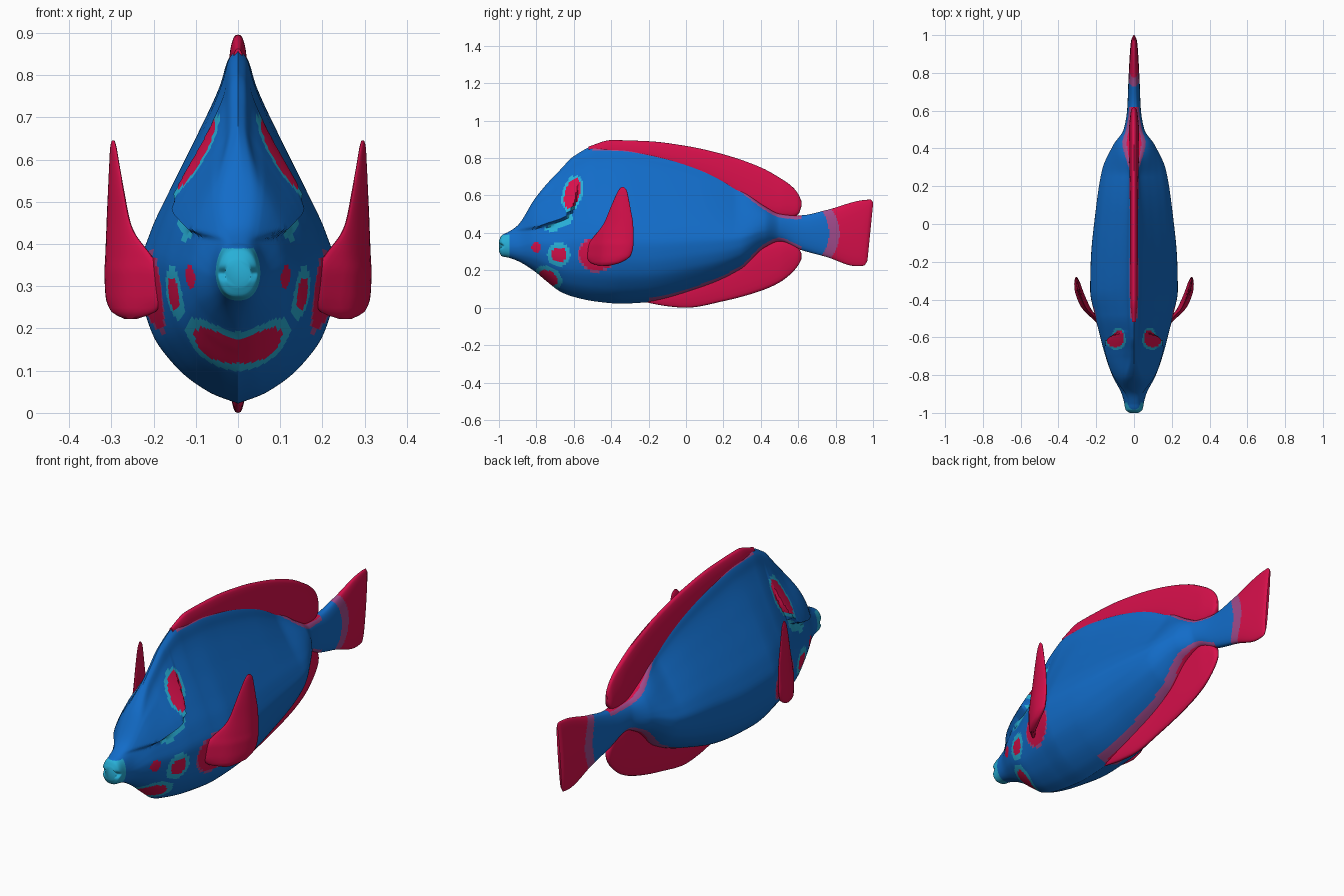
import bpy, bmesh, math
from mathutils import Vector

cube = bpy.data.objects.get("Cube")
if cube:
    bpy.data.objects.remove(cube, do_unlink=True)


def material(name, rgb):
    m = bpy.data.materials.new(name)
    m.use_nodes = True
    m.diffuse_color = (*rgb, 1)
    bsdf = m.node_tree.nodes["Principled BSDF"]
    bsdf.inputs["Base Color"].default_value = (*rgb, 1)
    bsdf.inputs["Roughness"].default_value = 0.6
    return m


PALETTE = [material("ocean blue", (0.006, 0.15, 0.58)),
           material("crimson", (0.68, 0.005, 0.07)),
           material("pale cyan", (0.021, 0.43, 0.68)),
           material("mauve", (0.35, 0.07, 0.26))]
BLUE, RED, CYAN, MAUVE = range(4)


def curve(rows, u, col=1):
    """Smooth interpolation of a column that never overshoots its points."""
    n = len(rows)
    u = min(max(u, rows[0][0]), rows[-1][0])
    i = 0
    while i < n - 2 and u > rows[i + 1][0]:
        i += 1

    def slope(k):
        return (rows[k + 1][col] - rows[k][col]) / (rows[k + 1][0] - rows[k][0])

    def tangent(k):
        if k == 0 or k == n - 1:
            return slope(min(k, n - 2))
        a, b = slope(k - 1), slope(k)
        return 2 * a * b / (a + b) if a * b > 0 else 0
    h = rows[i + 1][0] - rows[i][0]
    t = (u - rows[i][0]) / h
    s = t * t * (3 - 2 * t)
    return (rows[i][col] * (1 - s) + rows[i + 1][col] * s
            + h * t * (1 - t) * ((1 - t) * tangent(i) - t * tangent(i + 1)))


def ramp(u, lo, hi):
    t = min(max((u - lo) / (hi - lo), 0), 1)
    return t * t * (3 - 2 * t)


def spread(lo, hi, count):
    return [lo + (hi - lo) * i / count for i in range(count + 1)]


def loft(name, rings, rule):
    """Skin closed rings, cap the ends and colour each face by a rule."""
    bm = bmesh.new()
    loops = [[bm.verts.new(p) for p in ring] for ring in rings]
    n = len(loops[0])
    for a, b in zip(loops, loops[1:]):
        for i in range(n):
            j = (i + 1) % n
            bm.faces.new((a[i], a[j], b[j], b[i]))
    bm.faces.new(loops[0])
    bm.faces.new(loops[-1])
    bmesh.ops.recalc_face_normals(bm, faces=bm.faces[:])
    for f in bm.faces:
        f.material_index = rule(f.calc_center_median())
    me = bpy.data.meshes.new(name)
    bm.to_mesh(me)
    bm.free()
    ob = bpy.data.objects.new(name, me)
    bpy.context.collection.objects.link(ob)
    for m in PALETTE:
        me.materials.append(m)
    bpy.ops.object.select_all(action='DESELECT')
    ob.select_set(True)
    bpy.context.view_layer.objects.active = ob
    bpy.ops.object.shade_smooth_by_angle(angle=math.radians(50))
    return ob


# Body outline: y, underside, back, half width
BODY = [(-1, .3, .36, .03), (-.985, .275, .387, .046), (-.95, .268, .405, .052),
        (-.9, .25, .44, .066), (-.81, .195, .58, .112), (-.75, .145, .655, .135),
        (-.67, .085, .74, .16), (-.6, .058, .81, .178), (-.48, .033, .865, .208),
        (-.35, .022, .862, .232), (-.2, .03, .838, .229), (.07, .1, .76, .203),
        (.29, .2, .64, .168), (.42, .32, .545, .11), (.5, .352, .505, .055),
        (.61, .31, .494, .036), (.75, .272, .522, .03), (.93, .222, .575, .02),
        (.97, .225, .578, .015), (.985, .25, .56, .006)]
# Cross section of the trunk: height fraction, width fraction
TRUNK = [(0, 0), (.03, .28), (.1, .62), (.2, .88), (.3, .98), (.38, 1), (.48, .9),
         (.6, .7), (.75, .43), (.9, .18), (.97, .1), (1, 0)]
# Edge of the brow hood: y, z
BROW = [(-.95, .4), (-.8, .42), (-.68, .455), (-.62, .5), (-.59, .57), (-.57, .68)]


def above_brow(y, z):
    return z - curve(BROW, y) if y < -.57 else -1


def body_ring(y, half=64):
    lo, hi, w = (curve(BODY, y, c) for c in (1, 2, 3))
    trunk = ramp(y, -1, -.7) * (1 - ramp(y, .25, .5))
    side = []
    for k in range(half + 1):
        a = math.pi * k / half
        t = (1 - math.cos(a)) / 2
        z = lo + (hi - lo) * t
        round_x = abs(math.sin(a)) ** .75
        x = w * (round_x + (curve(TRUNK, t) - round_x) * trunk)
        # brow overhang, fading towards the forehead and the snout
        fade = math.exp(-((z - .47) / .15) ** 2) * ramp(y, -.97, -.68)
        x += .042 * fade * ramp(above_brow(y, z), 0, .015) * min(1, x / .04)
        # swept tail edge and the groove between the lips
        py = y + .1 * (z - .4) * ramp(y, .7, .98)
        py += .018 * math.exp(-((z - .33) / .012) ** 2) * (1 - ramp(y, -1, -.96))
        side.append((x, py, z))
    return [Vector(p) for p in side] + [Vector((-x, y, z)) for x, y, z in side[-2:0:-1]]


# Face spots: y, z, y radius, z radius, tilt, ring thickness
SPOTS = [(-.8, .322, .026, .027, 0, 0), (-.68, .283, .04, .042, 0, .022),
         (-.735, .16, .055, .034, -.6, .024), (-.608, .61, .04, .085, -.25, .014)]


def inside(p, y, z, ry, rz, tilt):
    dy, dz = p.y - y, p.z - z
    c, s = math.cos(tilt), math.sin(tilt)
    return ((dy * c + dz * s) / ry) ** 2 + ((dz * c - dy * s) / rz) ** 2 < 1


def body_colour(p):
    if p.y < -.945 and p.z < .39:
        return CYAN
    for y, z, ry, rz, tilt, ring in SPOTS:
        if inside(p, y, z, ry, rz, tilt):
            return RED
        if ring and inside(p, y, z, ry + ring, rz + ring, tilt):
            return CYAN
    if above_brow(p.y, p.z) < 0 and inside(p, -.68, .455, .085, .034, .4):
        return CYAN
    # pectoral fin roots
    if inside(p, -.475, .285, .095, .085, 0):
        return RED
    if inside(p, -.475, .285, .105, .095, 0):
        return MAUVE
    # tail bands
    arc = p.y + .045 * ((p.z - .4) / .13) ** 2
    if arc > .765 and p.y > .65:
        return RED if arc > .822 else MAUVE
    # edging along the upper and lower fins
    gap_top = curve(BODY, p.y, 2) - p.z
    gap_low = p.z - curve(BODY, p.y)
    for gap, start in ((gap_top, -.5), (gap_low, -.2)):
        if start < p.y < .62 and gap < .022:
            return RED if gap < .006 else MAUVE
    return BLUE


loft("body", [body_ring(y) for y in spread(-1, -.95, 16) + spread(-.944, .985, 300)],
     body_colour)

# Upper and lower fins: y, lower edge, upper edge, half thickness
DORSAL = [(-.52, .84, .862, .012), (-.4, .82, .896, .024), (-.2, .79, .89, .026),
          (0, .73, .865, .027), (.2, .64, .82, .028), (.4, .5, .75, .032),
          (.5, .48, .695, .032), (.57, .485, .645, .025), (.605, .505, .6, .018),
          (.617, .54, .57, .006)]
ANAL = [(-.22, .03, .045, .008), (-.1, .008, .08, .022), (0, 0, .12, .025),
        (.2, .035, .22, .027), (.4, .09, .35, .032), (.5, .135, .375, .032),
        (.57, .19, .36, .025), (.605, .235, .315, .018), (.617, .26, .29, .006)]


def median_fin(name, rows, upward, count=24):
    rings = []
    for y in spread(rows[0][0], rows[-1][0], 90):
        lo, hi, w = (curve(rows, y, c) for c in (1, 2, 3))
        ring = []
        for k in range(count):
            a = math.tau * k / count
            t = (1 - math.cos(a)) / 2
            taper = 1 - .45 * (t if upward else 1 - t)
            x = math.copysign(abs(math.sin(a)) ** .6, math.sin(a)) * w * taper
            ring.append(Vector((x, y, lo + (hi - lo) * t)))
        rings.append(ring)
    loft(name, rings, lambda p: RED)


median_fin("dorsal_fin", DORSAL, True)
median_fin("anal_fin", ANAL, False)

# Pectoral fins: z, front edge, rear edge, half thickness
BLADE = [(.222, -.46, -.42, .006), (.24, -.51, -.35, .02), (.28, -.535, -.295, .024),
         (.33, -.53, -.282, .024), (.37, -.5, -.28, .02), (.45, -.44, -.283, .014),
         (.52, -.41, -.295, .011), (.59, -.38, -.308, .008), (.63, -.36, -.318, .006),
         (.645, -.345, -.332, .003)]
# Outward sweep of the blade: y, x
SWEEP = [(-.54, .175), (-.5, .205), (-.45, .25), (-.4, .275), (-.35, .293), (-.28, .306)]


def pectoral_fin(name, side, count=32):
    rings = []
    for z in spread(BLADE[0][0], BLADE[-1][0], 48):
        front, rear, thick = (curve(BLADE, z, c) for c in (1, 2, 3))
        ring = []
        for k in range(count):
            a = math.tau * k / count
            y = (front + rear) / 2 + (rear - front) / 2 * math.cos(a)
            x = curve(SWEEP, y) + thick * math.sin(a)
            ring.append(Vector((side * x, y, z)))
        rings.append(ring)
    loft(name, rings, lambda p: RED)


pectoral_fin("left_pectoral_fin", 1)
pectoral_fin("right_pectoral_fin", -1)
